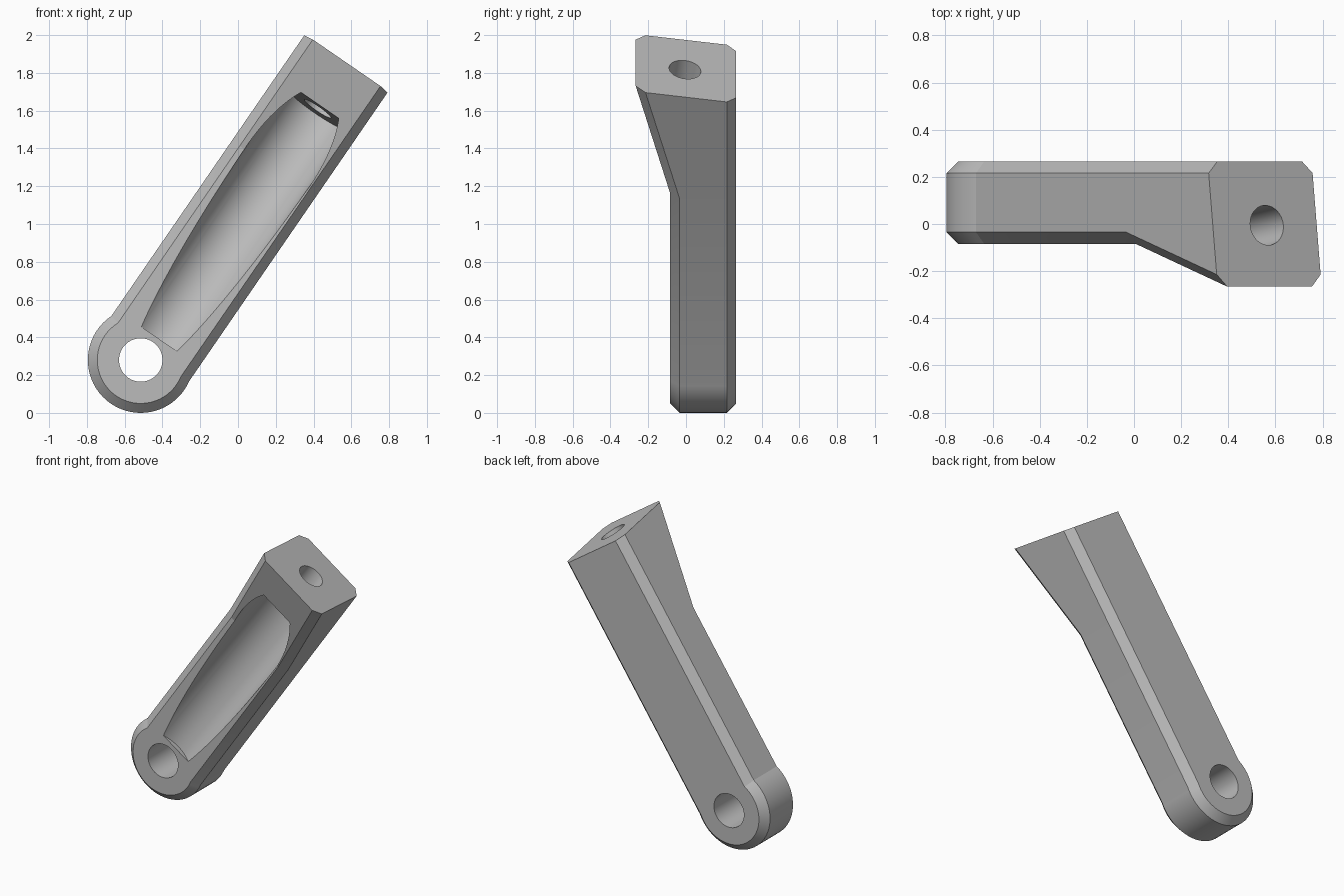
import bpy, bmesh
from math import asin, cos, sin, pi, radians, sqrt
from mathutils import Vector

cube = bpy.data.objects.get("Cube")
if cube:
    bpy.data.objects.remove(cube, do_unlink=True)

# Arm frame: s runs along the arm from the pivot, t across it, y is depth
ANGLE = radians(55.5)
PIVOT = Vector((-0.515, 0, 0.28))
ALONG = Vector((cos(ANGLE), 0, sin(ANGLE)))
ACROSS = Vector((sin(ANGLE), 0, -cos(ANGLE)))
DEPTH = Vector((0, 1, 0))
RADIUS, LEFT, RIGHT, CHAMFER = 0.28, 0.26, 0.275, 0.05
FRONT, BACK, BEND = -0.085, 0.266, 1.23
RAMP, TILT, CAP = 0.2646, 0.14, 1.877
STEPS = 36


def place(s, t, y):
    return PIVOT + ALONG * s + ACROSS * t + DEPTH * y


metal = bpy.data.materials.new("mid_grey")
metal.use_nodes = True
GREY = (0.5, 0.5, 0.5, 1)
metal.diffuse_color = GREY
metal.node_tree.nodes["Principled BSDF"].inputs["Base Color"].default_value = GREY


def make_ring(bm, inset, offset, front):
    """One outline of the arm: cap, bend, round pivot end, bend, cap."""
    r, left, right = RADIUS - inset, LEFT - inset, RIGHT - inset
    base = FRONT + offset if front else BACK - offset
    if front:
        top = (CAP - TILT * (base - RAMP * -BEND)) / (1 - TILT * RAMP)
        top_y = base - RAMP * (top - BEND)
    else:
        top, top_y = CAP - TILT * base, base
    start, end = -asin(left / r), asin(right / r) - 2 * pi
    points = [(top, -left, top_y), (BEND, -left, base)]
    for i in range(STEPS + 1):
        a = start + (end - start) * i / STEPS
        points.append((r * cos(a), r * sin(a), base))
    points += [(BEND, right, base), (top, right, top_y)]
    return [bm.verts.new(place(*p)) for p in points]


# Arm body: chamfered plate that thickens toward the tilted cap
bm = bmesh.new()
rings = [make_ring(bm, CHAMFER, 0, True), make_ring(bm, 0, CHAMFER, True),
         make_ring(bm, 0, CHAMFER, False), make_ring(bm, CHAMFER, 0, False)]
for a, b in zip(rings, rings[1:]):
    for i in range(len(a) - 1):
        bm.faces.new((a[i], a[i + 1], b[i + 1], b[i]))
for ring in (rings[0], rings[-1]):
    bm.faces.new(ring[1:-1])
    bm.faces.new((ring[0], ring[1], ring[-2], ring[-1]))
bm.faces.new([r[0] for r in rings] + [r[-1] for r in reversed(rings)])
bmesh.ops.recalc_face_normals(bm, faces=bm.faces)
mesh = bpy.data.meshes.new("lever_arm")
bm.to_mesh(mesh)
bm.free()
arm = bpy.data.objects.new("lever_arm", mesh)
bpy.context.collection.objects.link(arm)
mesh.materials.append(metal)


def drill(name, start, end, radius):
    """Cut a round hole from start to end through the arm."""
    axis = end - start
    bpy.ops.mesh.primitive_cylinder_add(vertices=64, radius=radius,
                                        depth=axis.length, location=(start + end) / 2)
    cutter = bpy.context.object
    cutter.name = name
    cutter.rotation_euler = axis.to_track_quat('Z', 'Y').to_euler()
    cutter.data.materials.append(metal)
    cutter.hide_render = True
    mod = arm.modifiers.new(name, 'BOOLEAN')
    mod.operation, mod.solver, mod.object = 'DIFFERENCE', 'EXACT', cutter
    bpy.context.view_layer.update()
    bpy.context.view_layer.objects.active = arm
    bpy.ops.object.modifier_apply(modifier=name)
    bpy.data.objects.remove(cutter, do_unlink=True)


def on_axis(plane):
    """Point on the tilted bore axis where s + TILT * y equals plane."""
    origin_s, origin_y, t = 1.88, -0.005, 0.018
    k = (plane - origin_s - TILT * origin_y) / (1 + TILT ** 2)
    return place(origin_s + k, t, origin_y + TILT * k)


# Pivot hole, long scooped pocket and bore through the cap
drill("pivot_hole", place(0, 0, -0.5), place(0, 0, 0.5), 0.115)
drill("pocket", on_axis(0.135), on_axis(1.621), 0.198)
drill("cap_bore", on_axis(1.5), on_axis(2.1), 0.085)

bpy.ops.object.select_all(action='DESELECT')
arm.select_set(True)
bpy.context.view_layer.objects.active = arm
bpy.ops.object.shade_smooth_by_angle(angle=radians(12))
